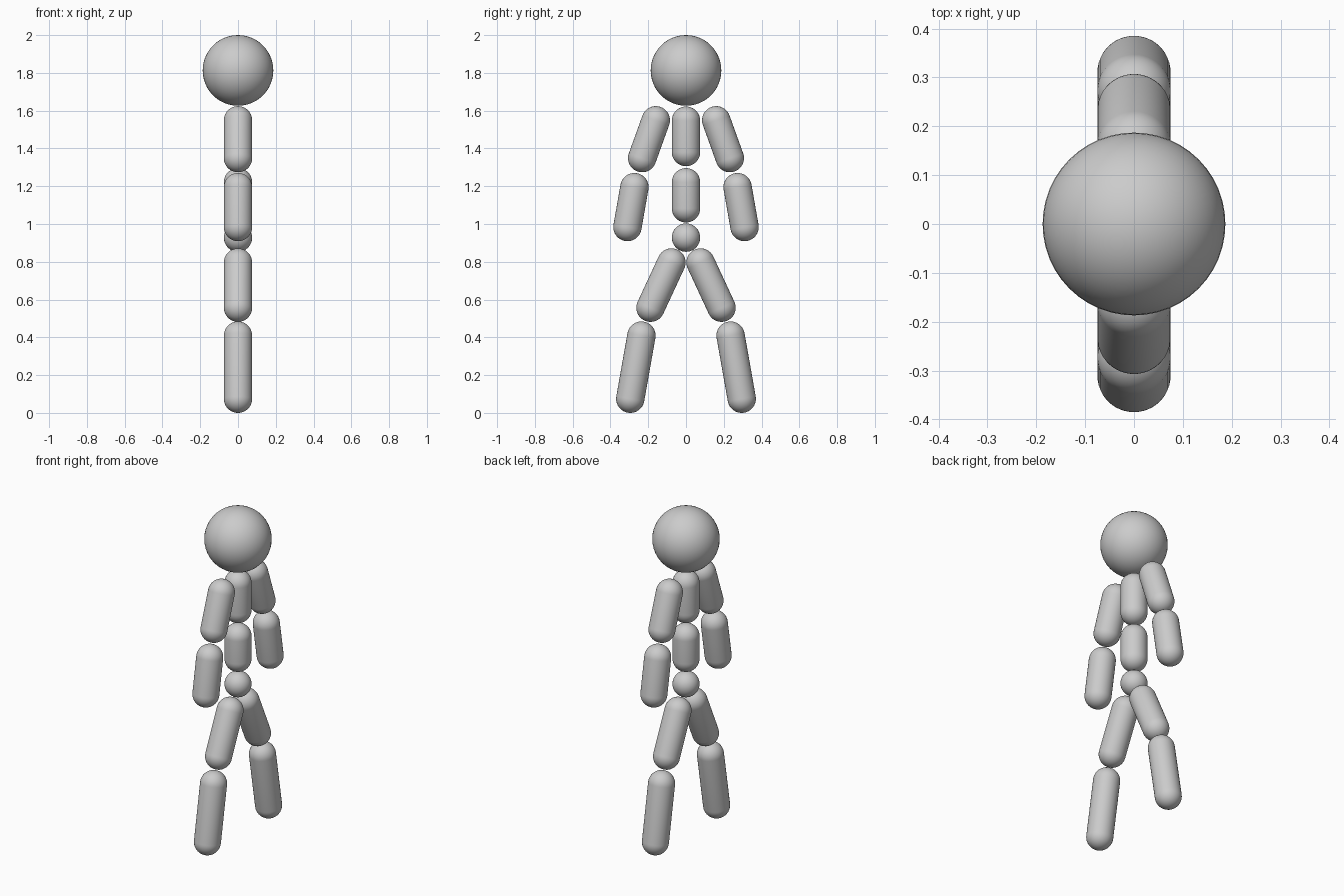
import bpy, bmesh, math
from mathutils import Vector

if "Cube" in bpy.data.objects:
    bpy.data.objects.remove(bpy.data.objects["Cube"])

grey = bpy.data.materials.new("plain grey")
grey.diffuse_color = (0.6, 0.6, 0.6, 1)
grey.use_nodes = True
grey.node_tree.nodes["Principled BSDF"].inputs["Base Color"].default_value = grey.diffuse_color

R = 0.075      # radius of every limb capsule
SEGS, ARC = 48, 12


def capsule(name, low, high, r=R):
    """Round-ended limb between two end centres, a lathed profile."""
    low, high = Vector(low), Vector(high)
    axis = high - low
    length = axis.length
    bm = bmesh.new()
    points = []
    for base, start in ((0, -90), (length, 0)):
        for i in range(ARC + 1):
            a = math.radians(start + 90 * i / ARC)
            points.append((r * math.cos(a), 0, base + r * math.sin(a)))
    verts = [bm.verts.new(p) for p in points]
    edges = [bm.edges.new(pair) for pair in zip(verts, verts[1:])]
    bmesh.ops.spin(bm, geom=verts + edges, cent=(0, 0, 0), axis=(0, 0, 1),
                   angle=2 * math.pi, steps=SEGS, use_duplicate=False)
    bmesh.ops.remove_doubles(bm, verts=bm.verts, dist=1e-5)
    bmesh.ops.recalc_face_normals(bm, faces=bm.faces)
    finish(name, bm, low, Vector((0, 0, 1)).rotation_difference(axis))


def ball(name, z, r):
    bm = bmesh.new()
    bmesh.ops.create_uvsphere(bm, u_segments=SEGS, v_segments=24, radius=r)
    finish(name, bm, Vector((0, 0, z)))


def finish(name, bm, loc, rot=None):
    for f in bm.faces:
        f.smooth = True
    mesh = bpy.data.meshes.new(name)
    bm.to_mesh(mesh)
    bm.free()
    mesh.materials.append(grey)
    ob = bpy.data.objects.new(name, mesh)
    ob.location = loc
    if rot:
        ob.rotation_mode = 'QUATERNION'
        ob.rotation_quaternion = rot
    bpy.context.collection.objects.link(ob)


# Head, torso and hip along the centre line
ball("head", 1.813, 0.187)
capsule("chest", (0, 0, 1.381), (0, 0, 1.547))
capsule("belly", (0, 0, 1.083), (0, 0, 1.221))
ball("hip", 0.928, R)

# Arms and legs on both sides: low (y, z), high (y, z)
limbs = {
    "upper_arm": ((0.232, 1.349), (0.160, 1.549)),
    "forearm": ((0.310, 0.984), (0.273, 1.195)),
    "thigh": ((0.188, 0.557), (0.077, 0.796)),
    "shin": ((0.295, 0.075), (0.236, 0.409)),
}
for side, s in (("left", 1), ("right", -1)):
    for part, (low, high) in limbs.items():
        capsule(f"{side}_{part}", (0, s * low[0], low[1]), (0, s * high[0], high[1]))
